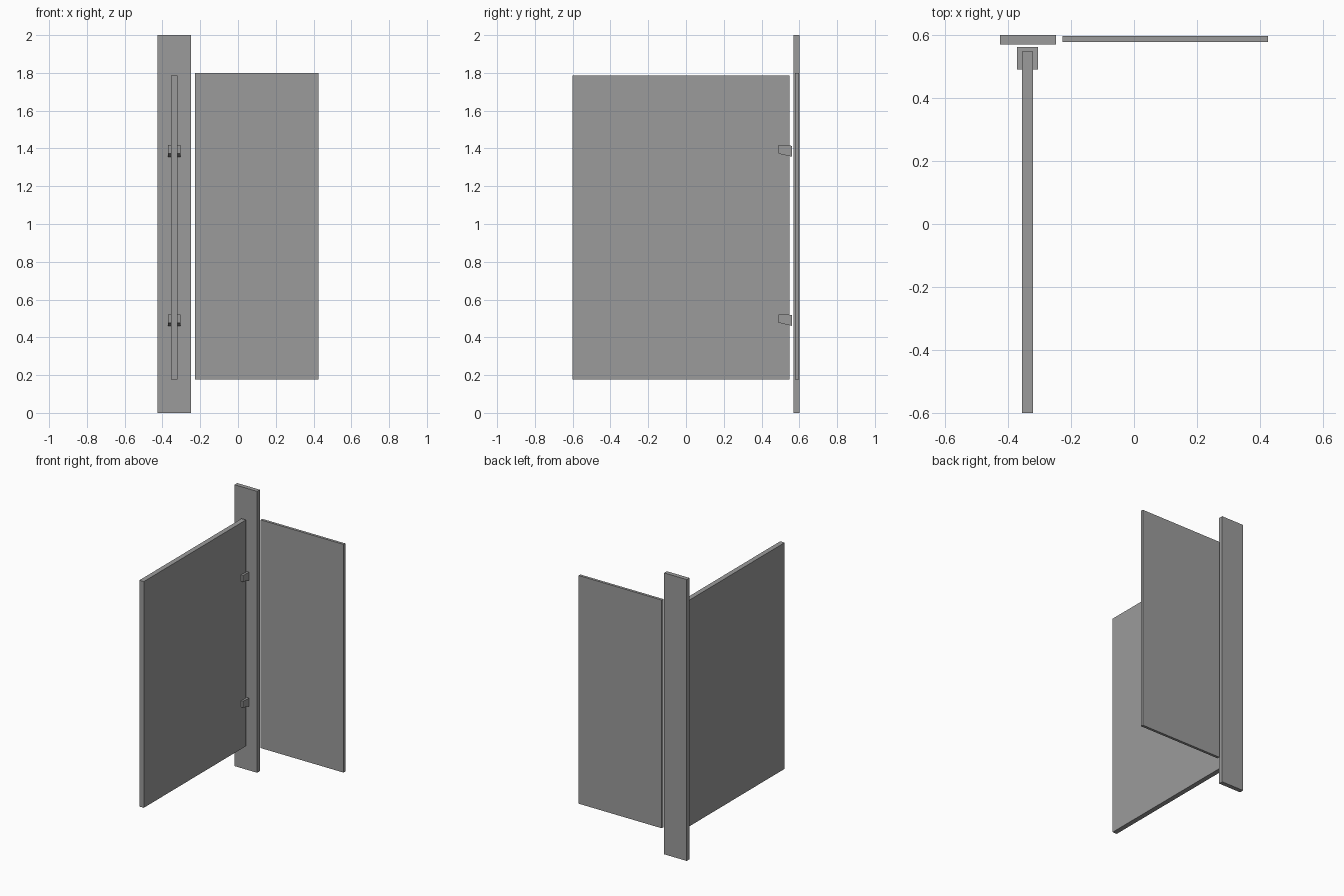
import bpy
import bmesh

default = bpy.data.objects.get("Cube")
if default:
    bpy.data.objects.remove(default, do_unlink=True)

grey = bpy.data.materials.new("partition_grey")
grey.use_nodes = True
COLOUR = (0.33, 0.33, 0.33, 1)
grey.diffuse_color = COLOUR
grey.node_tree.nodes["Principled BSDF"].inputs["Base Color"].default_value = COLOUR


def prism(name, x0, x1, profile):
    """Extrude a (y, z) profile along x."""
    bm = bmesh.new()
    face = bm.faces.new([bm.verts.new((x0, y, z)) for y, z in profile])
    ext = bmesh.ops.extrude_face_region(bm, geom=[face])
    moved = [v for v in ext["geom"] if isinstance(v, bmesh.types.BMVert)]
    bmesh.ops.translate(bm, verts=moved, vec=(x1 - x0, 0, 0))
    bmesh.ops.recalc_face_normals(bm, faces=bm.faces)
    mesh = bpy.data.meshes.new(name)
    bm.to_mesh(mesh)
    bm.free()
    mesh.materials.append(grey)
    obj = bpy.data.objects.new(name, mesh)
    bpy.context.collection.objects.link(obj)
    return obj


def board(name, x, y, z):
    """Rectangular board given by its (min, max) on each axis."""
    return prism(name, *x, [(y[0], z[0]), (y[1], z[0]), (y[1], z[1]), (y[0], z[1])])


# Upright post, door beside it and side panel at right angles
board("pilaster", (-0.426, -0.248), (0.569, 0.6), (0, 2))
board("door", (-0.227, 0.426), (0.578, 0.597), (0.178, 1.8))
board("side_panel", (-0.356, -0.321), (-0.6, 0.548), (0.178, 1.786))

# Clips holding the side panel, with a sloping underside
for name, top in (("upper_bracket", 1.417), ("lower_bracket", 0.522)):
    prism(name, -0.371, -0.305,
          [(0.491, top), (0.561, top - 0.003), (0.561, top - 0.061), (0.491, top - 0.045)])
